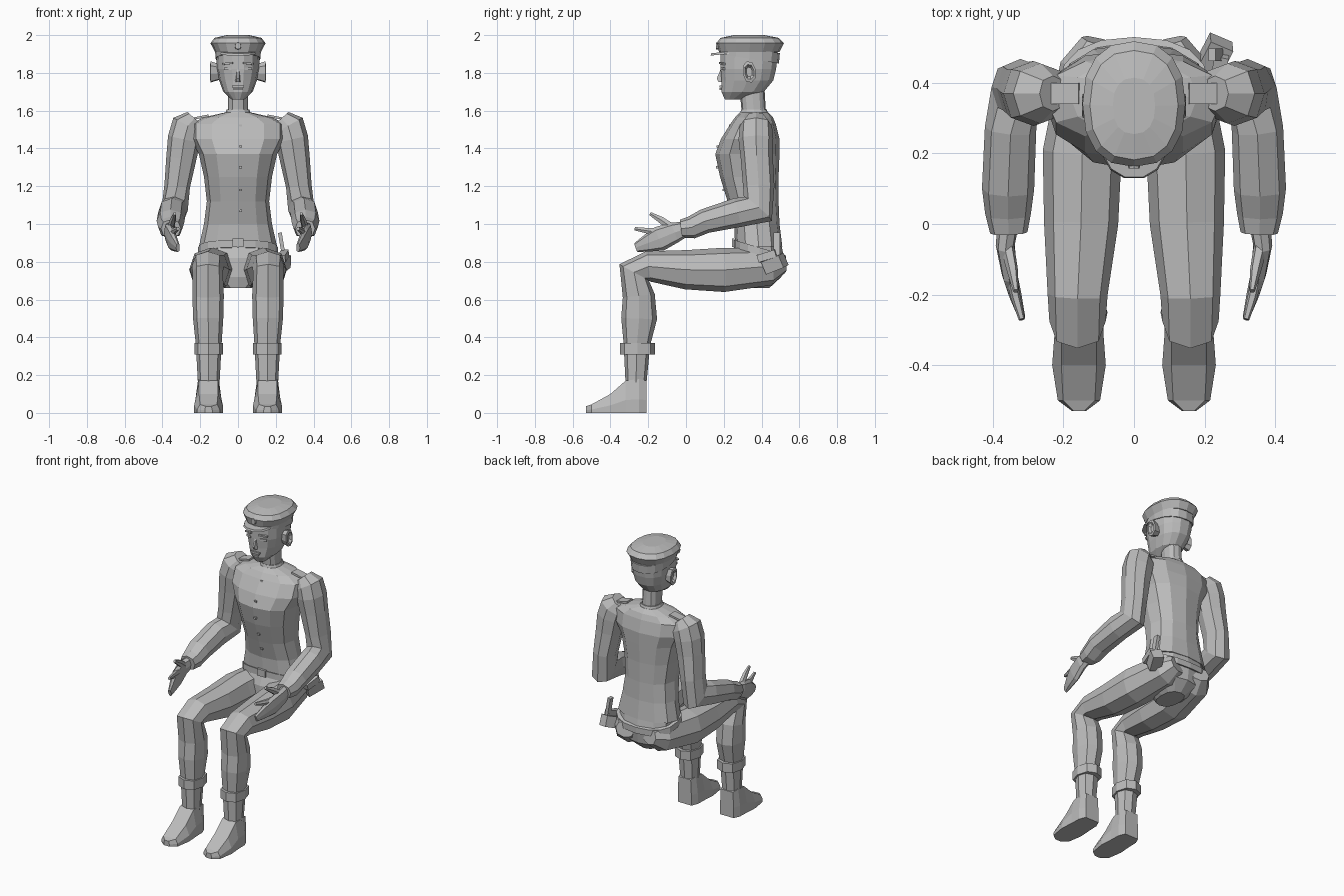
import bpy, bmesh, math
from mathutils import Vector, Matrix

cube = bpy.data.objects.get("Cube")
if cube:
    bpy.data.objects.remove(cube, do_unlink=True)

grey = bpy.data.materials.new("plain grey")
grey.use_nodes = True
tone = (.5, .5, .5, 1)
grey.diffuse_color = tone
grey.node_tree.nodes["Principled BSDF"].inputs["Base Color"].default_value = tone


def skin(name, rings, closed_path=False):
    """Join equal rings of points into one flat shaded part."""
    bm = bmesh.new()
    rows = [[bm.verts.new(p) for p in ring] for ring in rings]
    pairs = list(zip(rows, rows[1:]))
    if closed_path:
        pairs.append((rows[-1], rows[0]))
    else:
        bm.faces.new(rows[0])
        bm.faces.new(rows[-1])
    for low, high in pairs:
        for i in range(len(low)):
            j = (i + 1) % len(low)
            bm.faces.new((low[i], low[j], high[j], high[i]))
    bmesh.ops.recalc_face_normals(bm, faces=bm.faces)
    mesh = bpy.data.meshes.new(name)
    bm.to_mesh(mesh)
    bm.free()
    mesh.materials.append(grey)
    obj = bpy.data.objects.new(name, mesh)
    bpy.context.collection.objects.link(obj)
    return obj


def oval(centre, u, v, sides, power=.85):
    """Slightly squared oval around a centre."""
    points = []
    for i in range(sides):
        angle = math.tau * i / sides
        c, s = math.cos(angle), math.sin(angle)
        c = math.copysign(abs(c) ** power, c)
        s = math.copysign(abs(s) ** power, s)
        points.append(centre + u * c + v * s)
    return points


def stack(name, levels, sides=12, x=0, tilt=0):
    """Level ovals given as height, depth position, half width, half depth."""
    rings = []
    for z, y, a, b in levels:
        rings.append(oval(Vector((x, y, z)), Vector((a, 0, 0)),
                          Vector((0, b, b * tilt)), sides))
    return skin(name, rings)


def limb(name, path, side=1, sides=8):
    """Ovals square to a bent path: x, y, z, half width, half thickness."""
    points = [Vector((p[0] * side, p[1], p[2])) for p in path]
    rings = []
    for i, p in enumerate(points):
        t = Vector()
        if i:
            t += (p - points[i - 1]).normalized()
        if i + 1 < len(points):
            t += (points[i + 1] - p).normalized()
        t.normalize()
        u = Vector((1, 0, 0))
        u = (u - t * u.dot(t)).normalized()
        rings.append(oval(p, u * path[i][3], t.cross(u) * path[i][4], sides))
    return skin(name, rings)


def block(name, centre, size, turn=(0, 0, 0)):
    """Turned box."""
    rot = Matrix.Rotation(turn[2], 3, "Z") @ Matrix.Rotation(turn[1], 3, "Y") \
        @ Matrix.Rotation(turn[0], 3, "X")
    corners = ((-.5, -.5), (.5, -.5), (.5, .5), (-.5, .5))
    rings = [[Vector(centre) + rot @ Vector((cx * size[0], cy * size[1], cz * size[2]))
              for cx, cy in corners] for cz in (-.5, .5)]
    return skin(name, rings)


# Jacket, collar and hips
stack("jacket", [
    (.88, .385, .207, .125), (1, .375, .18, .12), (1.12, .355, .165, .135),
    (1.25, .335, .18, .155), (1.37, .325, .207, .17), (1.45, .34, .25, .155),
    (1.53, .355, .25, .12), (1.565, .36, .18, .1), (1.59, .36, .07, .075)])
stack("collar", [(1.56, .36, .08, .085), (1.605, .36, .06, .068)])
stack("neck", [(1.58, .36, .054, .064), (1.71, .35, .054, .066)])
stack("hips", [(.66, .34, .07, .1), (.72, .365, .15, .14),
               (.82, .375, .195, .145), (.91, .385, .19, .115)])

# Belt slung lower at the back
across, along = Vector((1, 0, 0)), Vector((0, 1, -.3))
belt_mid = Vector((0, .39, .855))
belt = []
for grow, lift in ((.19, -.02), (.212, -.02), (.212, .02), (.19, .02)):
    belt.append(oval(belt_mid + Vector((0, 0, lift)), across * grow,
                     along * (grow - .072), 16))
skin("belt", belt, closed_path=True)
block("buckle", (0, .25, .9), (.06, .015, .045))

# Holster and grip on the left hip
block("holster", (.225, .47, .79), (.07, .11, .07), (.35, .2, -.4))
block("holster_flap", (.24, .43, .83), (.04, .1, .04), (.3, 0, -.2))
block("baton", (.235, .48, .875), (.02, .035, .16), (0, -.17, 0))

# Buttons down the front
for z, y in ((1.52, .235), (1.41, .168), (1.3, .165), (1.18, .2), (1.07, .233)):
    block("button", (.012, y, z), (.016, .014, .012))

for side, word in ((1, "left"), (-1, "right")):
    # Sleeve from shoulder to cuff
    limb(word + "_sleeve", [
        (.23, .37, 1.56, .05, .05), (.265, .37, 1.52, .088, .085),
        (.285, .37, 1.45, .087, .092), (.3, .375, 1.35, .08, .085),
        (.322, .385, 1.2, .068, .083), (.335, .38, 1.08, .07, .098),
        (.35, .27, 1.06, .073, .078), (.357, .1, 1.015, .074, .065),
        (.357, .03, .982, .065, .06), (.355, -.025, .975, .053, .048)], side)
    # Hand with free thumb and first finger
    limb(word + "_hand", [
        (.357, 0, .975, .03, .04), (.365, -.06, .955, .027, .055),
        (.353, -.14, .922, .022, .066), (.337, -.2, .9, .018, .048),
        (.318, -.265, .875, .01, .025)], side)
    limb(word + "_thumb", [
        (.36, -.06, .97, .02, .025), (.345, -.13, 1.02, .016, .02),
        (.335, -.19, 1.055, .008, .01)], side, 6)
    limb(word + "_finger", [
        (.35, -.14, .955, .016, .025), (.335, -.21, .965, .014, .016),
        (.318, -.27, .975, .009, .01)], side, 6)
    # Trouser leg from seat to ankle
    limb(word + "_leg", [
        (.09, .515, .79, .06, .05), (.11, .44, .775, .1, .1),
        (.147, .2, .757, .112, .117), (.15, 0, .758, .105, .104),
        (.16, -.2, .775, .085, .081), (.16, -.275, .745, .08, .088),
        (.158, -.25, .62, .083, .085), (.158, -.248, .5, .08, .095),
        (.155, -.26, .36, .068, .07), (.155, -.265, .15, .057, .055)], side)
    stack(word + "_leg_cuff", [(.31, -.257, .076, .092), (.37, -.257, .076, .092)],
          8, .155 * side)
    # Foot tapering to a low toe
    foot = []
    for y, wide, narrow, high in ((-.208, .05, .045, .17), (-.25, .068, .055, .18),
                                  (-.32, .07, .05, .17), (-.4, .076, .05, .1),
                                  (-.5, .06, .045, .045), (-.53, .02, .015, .035)):
        outline = ((-wide, 0), (wide, 0), (wide, high * .4), (narrow, high),
                   (-narrow, high), (-wide, high * .4))
        foot.append([Vector((side * .156 + x, y, z)) for x, z in outline])
    skin(word + "_foot", foot)
    # Shoulder strap
    block(word + "_shoulder_strap", (side * .215, .37, 1.562), (.12, .06, .012),
          (0, side * .2, 0))
    # Ear with raised rim and sunken middle
    ear = []
    for out, scale in ((.1, .75), (.145, 1), (.148, .7), (.132, .45)):
        ear.append(oval(Vector((side * out, .335, 1.805)),
                        Vector((0, .034, .012)) * scale,
                        Vector((0, -.012, .056)) * scale, 8))
    skin(word + "_ear", ear)
    # Eye, lid and brow
    block(word + "_eye", (side * .052, .198, 1.822), (.042, .02, .014), (0, 0, side * .3))
    block(word + "_brow", (side * .052, .192, 1.85), (.055, .02, .01),
          (0, side * .1, side * .3))

# Head and face
stack("head", [
    (1.66, .25, .035, .045), (1.7, .3, .078, .115), (1.76, .325, .1, .14),
    (1.82, .33, .113, .15), (1.9, .335, .115, .155), (1.94, .335, .11, .15)], 14)
nose = []
for z, y, half in ((1.835, .19, .01), (1.77, .163, .016), (1.752, .172, .022)):
    nose.append([Vector((-half, .21, z)), Vector((half, .21, z)),
                 Vector((half * .4, y, z)), Vector((-half * .4, y, z))])
skin("nose", nose)
block("upper_lip", (0, .187, 1.728), (.062, .02, .012))
block("lower_lip", (0, .188, 1.714), (.045, .02, .01))

# Peaked cap
stack("cap_band", [(1.875, .335, .119, .157), (1.93, .335, .122, .162)], 16, tilt=-.16)
stack("cap_crown", [
    (1.91, .335, .121, .16), (1.957, .34, .146, .178), (1.985, .337, .125, .155),
    (2, .335, .06, .08)], 16)
stack("visor", [(1.905, .265, .1, .138), (1.917, .265, .096, .134)], 14, tilt=.1)
limb("cap_badge", [(0, .19, 1.943, .02, .022), (0, .158, 1.943, .016, .018)])
